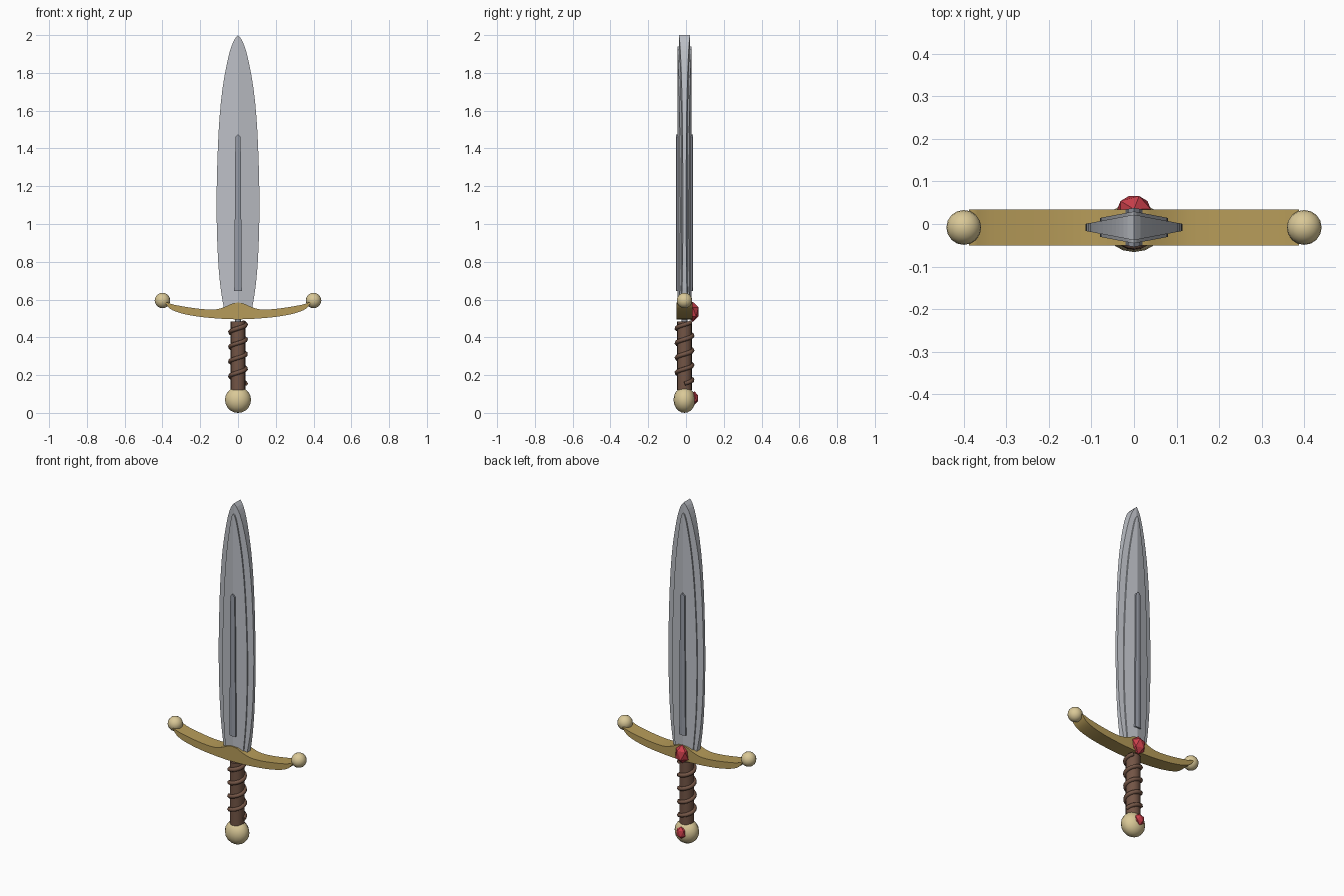
import bpy, bmesh, math

if "Cube" in bpy.data.objects:
    bpy.data.objects.remove(bpy.data.objects["Cube"])

CY = -0.008  # depth of the sword's central axis


def material(name, rgb):
    m = bpy.data.materials.new(name)
    m.diffuse_color = (*rgb, 1)
    m.use_nodes = True
    m.node_tree.nodes["Principled BSDF"].inputs["Base Color"].default_value = m.diffuse_color
    return m


STEEL = material("steel", (0.50, 0.52, 0.56))
DARK_STEEL = material("dark_steel", (0.30, 0.32, 0.37))
GOLD = material("gold", (0.70, 0.58, 0.31))
BRASS = material("brass", (0.47, 0.33, 0.10))
LEATHER = material("leather", (0.17, 0.09, 0.06))
RED = material("red_gem", (0.60, 0.05, 0.07))


def finish(ob, name, mat):
    ob.name = name
    if mat:
        ob.data.materials.append(mat)
    return ob


def mesh_object(name, verts, faces, mat):
    me = bpy.data.meshes.new(name)
    me.from_pydata(verts, [], faces)
    bm = bmesh.new()
    bm.from_mesh(me)
    bmesh.ops.recalc_face_normals(bm, faces=bm.faces)
    bm.to_mesh(me)
    bm.free()
    ob = bpy.data.objects.new(name, me)
    bpy.context.collection.objects.link(ob)
    return finish(ob, name, mat)


def spline(pts, steps=3):
    """Catmull-Rom smoothing of a 2D point list."""
    out = []
    for i in range(len(pts) - 1):
        p = [pts[max(0, min(len(pts) - 1, i + k))] for k in (-1, 0, 1, 2)]
        for s in range(steps):
            t = s / steps
            out.append(tuple(0.5 * (2 * b + (c - a) * t + (2 * a - 5 * b + 4 * c - d) * t * t
                                    + (3 * b - a - 3 * c + d) * t ** 3) for a, b, c, d in zip(*p)))
    return out + [pts[-1]]


def ridged_plate(name, half, mid, slope, mat):
    """Symmetric plate: half outline (x, z) from base to tip, thinning away from a central ridge."""
    right = [(0, half[0][1])] + half
    verts, faces, n = [], [], len(right)
    for side in (-1, 1):
        for sx in (1, -1):
            verts += [(sx * x, CY + side * (mid - slope * x), z) for x, z in right]
    for k in range(4):
        faces.append(list(range(k * n, k * n + n)))
    for k in range(2):
        for i in range(n - 1):
            a, b = k * n + i, (k + 2) * n + i
            faces.append((a, a + 1, b + 1, b))
    ob = mesh_object(name, verts, faces, mat)
    bm = bmesh.new()
    bm.from_mesh(ob.data)
    bmesh.ops.remove_doubles(bm, verts=bm.verts, dist=1e-5)
    bmesh.ops.recalc_face_normals(bm, faces=bm.faces)
    bm.to_mesh(ob.data)
    bm.free()
    return ob


def ball(name, loc, scale, mat):
    bpy.ops.mesh.primitive_uv_sphere_add(segments=16, ring_count=10, radius=1, location=loc)
    ob = bpy.context.object
    ob.scale = scale
    bpy.ops.object.shade_smooth()
    return finish(ob, name, mat)


def gem(name, loc, scale):
    bpy.ops.mesh.primitive_ico_sphere_add(subdivisions=1, radius=1, location=loc)
    ob = bpy.context.object
    ob.scale = scale
    return finish(ob, name, RED)


def cylinder(name, r, z0, z1, mat):
    bpy.ops.mesh.primitive_cylinder_add(vertices=16, radius=r, depth=z1 - z0,
                                        location=(0, CY, (z0 + z1) / 2))
    ob = bpy.context.object
    bpy.ops.object.shade_smooth_by_angle()
    return finish(ob, name, mat)


# Blade: cutting edge, raised inner plate, raised central rib
ridged_plate("blade", spline([(0.072, 0.54), (0.092, 0.66), (0.106, 0.82), (0.113, 1.03), (0.112, 1.23),
                              (0.102, 1.50), (0.083, 1.71), (0.052, 1.88), (0.025, 1.965), (0, 2.0)]),
             0.030, 0.19, STEEL)
ridged_plate("blade_inner_plate", spline([(0.056, 0.54), (0.068, 0.68), (0.076, 0.82), (0.080, 1.03),
                                          (0.077, 1.25), (0.066, 1.50), (0.049, 1.70), (0.025, 1.86),
                                          (0.010, 1.925), (0, 1.94)]),
             0.0375, 0.19, STEEL)
ridged_plate("blade_rib", [(0.020, 0.645), (0.014, 1.46), (0, 1.475)], 0.046, 0.19, DARK_STEEL)

# Crossguard: curved half profile, mirrored and given depth
bottom = spline([(0, 0.495), (0.10, 0.499), (0.22, 0.511), (0.31, 0.530), (0.36, 0.552), (0.388, 0.585)])
top = spline([(0.375, 0.585), (0.34, 0.573), (0.25, 0.557), (0.17, 0.548), (0.11, 0.549),
              (0.06, 0.565), (0.03, 0.579), (0, 0.584)])
half = bottom + top
outline = half + [(-x, z) for x, z in reversed(half[1:-1])]
n = len(outline)
verts = [(x, CY + y, z) for y in (-0.0425, 0.0425) for x, z in outline]
faces = [list(range(n)), list(range(n, 2 * n))]
faces += [(i, (i + 1) % n, n + (i + 1) % n, n + i) for i in range(n)]
guard = mesh_object("crossguard", verts, faces, BRASS)
bpy.context.view_layer.objects.active = guard
guard.select_set(True)
bpy.ops.object.shade_smooth_by_angle()
for sx, side in ((-1, "left"), (1, "right")):
    ball("guard_ball_" + side, (sx * 0.40, CY, 0.595), (0.041, 0.041, 0.041), GOLD)

# Grip with tang and spiral cord
cylinder("tang", 0.015, 0.47, 0.51, DARK_STEEL)
cylinder("grip", 0.039, 0.12, 0.485, LEATHER)
curve = bpy.data.curves.new("grip_cord", "CURVE")
curve.dimensions = "3D"
curve.bevel_depth = 0.012
curve.bevel_resolution = 1
curve.use_fill_caps = True
path = curve.splines.new("POLY")
turns, per = 4.2, 20
count = int(turns * per)
path.points.add(count - 1)
for i, p in enumerate(path.points):
    a = 2 * math.pi * i / per
    p.co = (0.041 * math.cos(a), CY + 0.041 * math.sin(a), 0.155 + 0.078 * i / per, 1)
cord = bpy.data.objects.new("grip_cord", curve)
bpy.context.collection.objects.link(cord)
finish(cord, "grip_cord", LEATHER)

# Pommel and back gems
ball("pommel", (0, CY, 0.069), (0.069, 0.058, 0.069), GOLD)
gem("guard_gem", (0, 0.035, 0.535), (0.044, 0.036, 0.054))
gem("pommel_gem", (0, 0.045, 0.078), (0.031, 0.021, 0.036))
